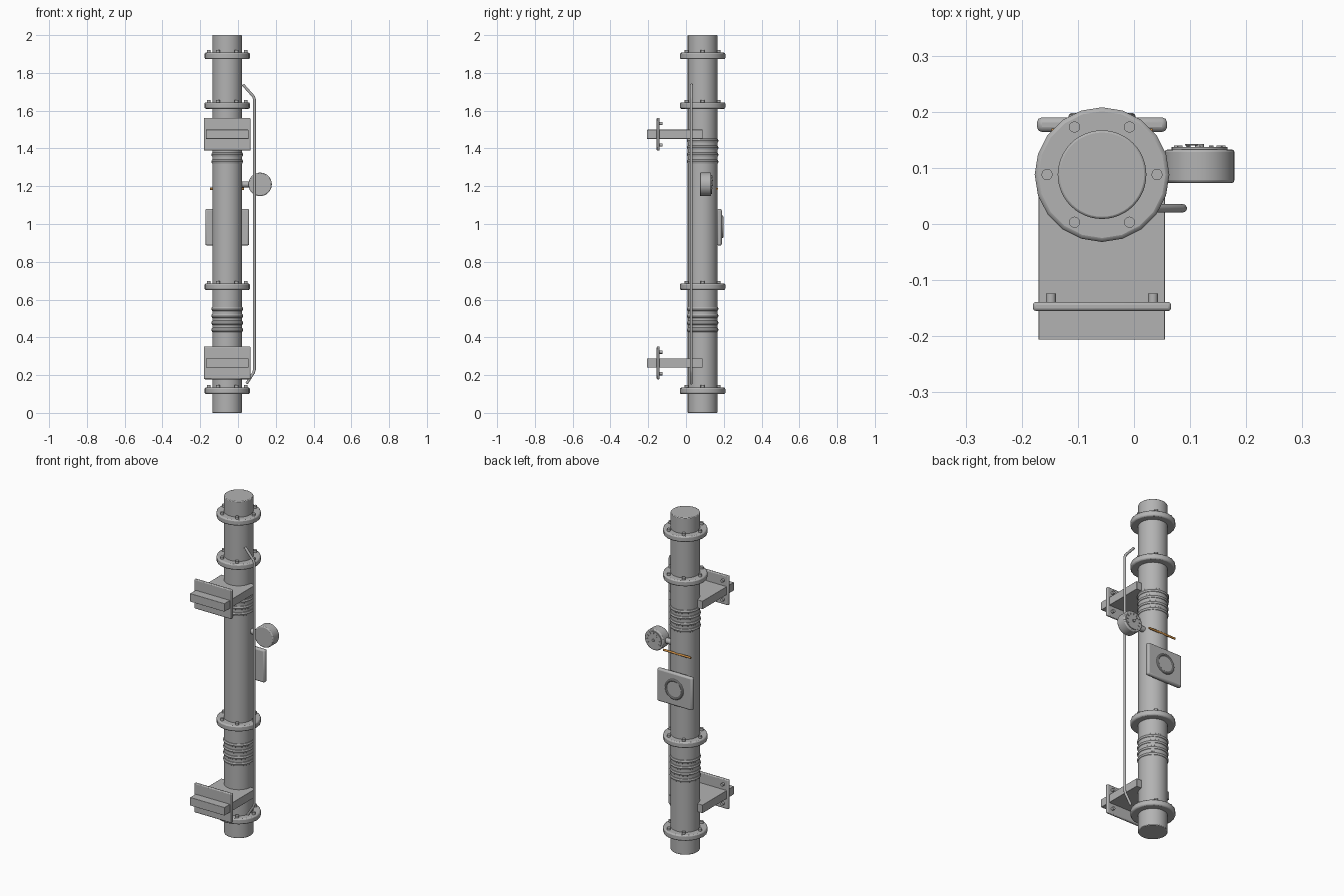
import bpy, math
from mathutils import Vector

cube = bpy.data.objects.get("Cube")
if cube:
    bpy.data.objects.remove(cube, do_unlink=True)


def material(name, color):
    m = bpy.data.materials.new(name)
    m.use_nodes = True
    m.diffuse_color = (*color, 1)
    m.node_tree.nodes["Principled BSDF"].inputs["Base Color"].default_value = (*color, 1)
    return m


GREY = material("steel grey", (0.45, 0.45, 0.45))
COPPER = material("copper orange", (0.6, 0.27, 0.06))
PX, PY = -0.057, 0.088      # pipe axis
AXES = {"x": (0, math.pi / 2, 0), "y": (math.pi / 2, 0, 0), "z": (0, 0, 0)}


def finish(name, mat=GREY, bevel=0, segments=2):
    ob = bpy.context.object
    ob.name = name
    ob.data.materials.append(mat)
    if bevel:
        b = ob.modifiers.new("Bevel", "BEVEL")
        b.width, b.segments = bevel, segments
        b.limit_method = "ANGLE"
        b.angle_limit = math.radians(50)
    bpy.ops.object.shade_smooth_by_angle(angle=math.radians(35))
    return ob


def box(name, low, high, bevel=0):
    low, high = Vector(low), Vector(high)
    bpy.ops.mesh.primitive_cube_add(size=1, location=(low + high) / 2)
    bpy.context.object.scale = high - low
    bpy.ops.object.transform_apply(location=False, rotation=False, scale=True)
    return finish(name, GREY, bevel)


def rod(name, center, radius, length, axis="z", sides=16, bevel=0, mat=GREY):
    bpy.ops.mesh.primitive_cylinder_add(vertices=sides, radius=radius, depth=length,
                                        location=center, rotation=AXES[axis])
    return finish(name, mat, bevel)


def ring(name, center, major, minor, axis="z"):
    bpy.ops.mesh.primitive_torus_add(major_segments=48, minor_segments=10, location=center,
                                     rotation=AXES[axis], major_radius=major, minor_radius=minor)
    return finish(name)


# Main pipe
rod("main_pipe", (PX, PY, 1), 0.079, 2, sides=48, bevel=0.004)

# Bolted flanges
for i, z in enumerate((0.117, 0.668, 1.627, 1.89)):
    rod(f"flange_{i}", (PX, PY, z), 0.12, 0.034, sides=20, bevel=0.007)
    for k in range(6):
        a = k * math.pi / 3
        rod(f"flange_bolt_{i}_{k}", (PX + 0.098 * math.cos(a), PY + 0.098 * math.sin(a), z + 0.018),
            0.01, 0.024, sides=12)

# Expansion ribs
for i, base in enumerate((0.44, 1.33)):
    for k in range(4):
        ring(f"expansion_rib_{i}_{k}", (PX, PY, base + k * 0.037), 0.068, 0.016)

# Wall brackets
for name, z in (("lower", 0.265), ("upper", 1.475)):
    box(f"{name}_bracket_arm", (-0.17, -0.206, z - 0.024), (0.055, PY, z + 0.024), 0.001)
    box(f"{name}_bracket_plate", (-0.18, -0.155, z - 0.087), (0.066, -0.139, z + 0.087), 0.005)
    for x in (-0.148, 0.034):
        for dz in (-0.057, 0.057):
            rod(f"{name}_bracket_bolt", (x, -0.134, z + dz), 0.009, 0.02, "y", 12)

# Inspection hatch
box("hatch_panel", (-0.173, 0.164, 0.886), (0.059, 0.19, 1.08), 0.009)
rod("hatch_disc", (PX, 0.19, 0.985), 0.053, 0.008, "y", 40)
ring("hatch_ring", (PX, 0.191, 0.985), 0.053, 0.007, "y")

# Handle bar
rod("handle_bar", (PX, 0.164, 1.186), 0.006, 0.18, "x", 12, mat=COPPER)

# Pressure gauge
GX, GZ = 0.117, 1.21
rod("gauge_stem", (0.04, 0.1, GZ), 0.016, 0.08, "x")
rod("gauge_body", (GX, 0.103, GZ), 0.062, 0.06, "y", 40, 0.005)
rod("gauge_face", (GX, 0.134, GZ), 0.05, 0.006, "y", 40)
rod("gauge_hub", (GX, 0.139, GZ), 0.008, 0.008, "y")
for k in range(9):
    a = math.radians(-30 + k * 30)
    tick = box(f"gauge_tick_{k}", (-0.005, -0.002, -0.0015), (0.005, 0.002, 0.0015))
    tick.location = (GX + 0.041 * math.cos(a), 0.138, GZ + 0.041 * math.sin(a))
    tick.rotation_euler = (0, -a, 0)
needle = box("gauge_needle", (-0.018, -0.0015, -0.002), (0.018, 0.0015, 0.002))
needle.location = (GX - 0.012, 0.141, GZ + 0.012)
needle.rotation_euler = (0, math.radians(45), 0)

# Side line tube
curve = bpy.data.curves.new("side_tube", "CURVE")
curve.dimensions = "3D"
curve.bevel_depth, curve.bevel_resolution, curve.use_fill_caps = 0.0075, 3, True
path = [(0.026, 1.738), (0.082, 1.675), (0.087, 1.66), (0.087, 0.228), (0.082, 0.212), (0.045, 0.155)]
spline = curve.splines.new("POLY")
spline.points.add(len(path) - 1)
for p, (x, z) in zip(spline.points, path):
    p.co = (x, 0.028, z, 1)
curve.materials.append(GREY)
bpy.context.collection.objects.link(bpy.data.objects.new("side_tube", curve))
